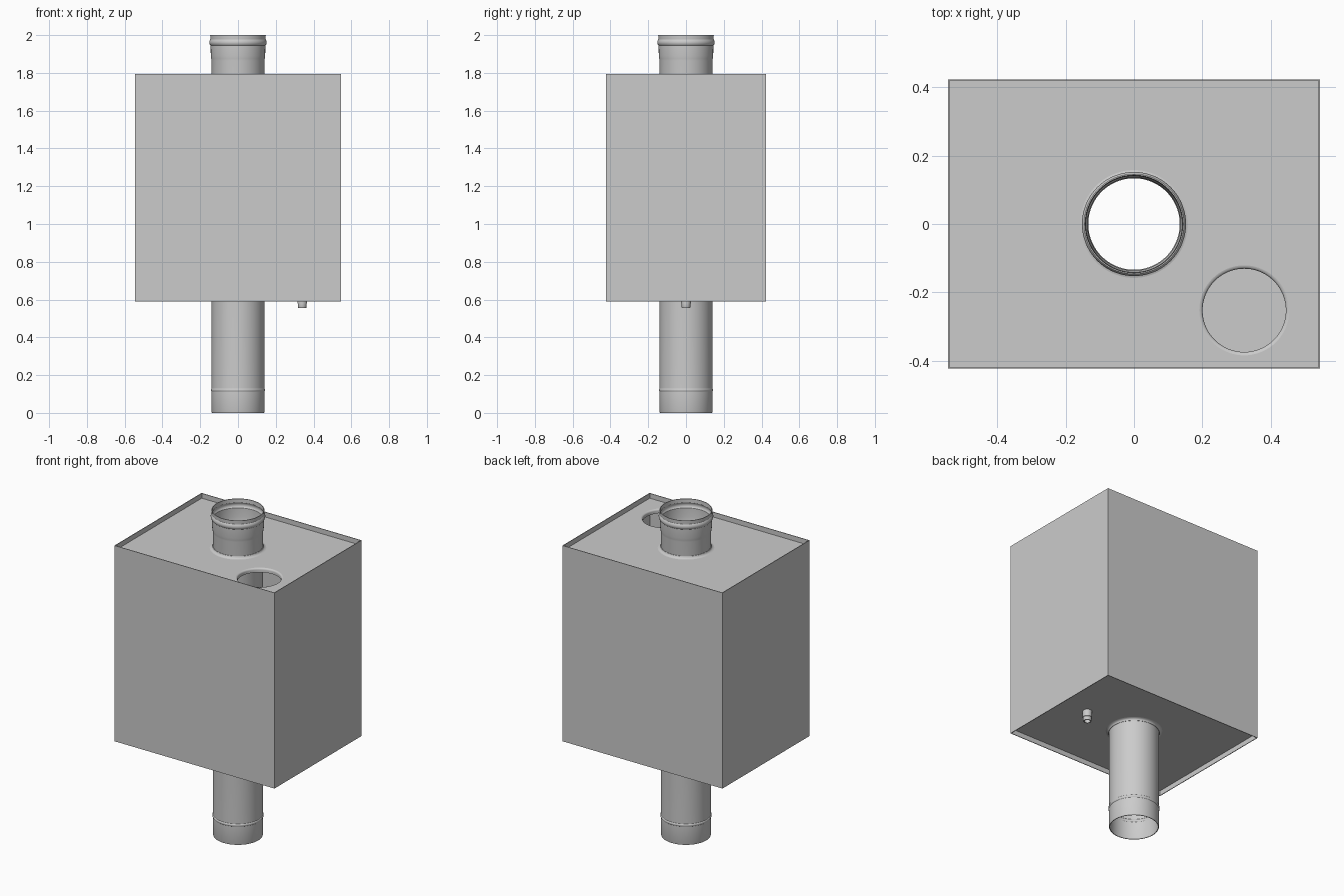
import bpy, bmesh, math

if "Cube" in bpy.data.objects:
    bpy.data.objects.remove(bpy.data.objects["Cube"])

HX, HY, Z0, Z1 = 0.545, 0.424, 0.59, 1.795
LIP, T = 0.03, 0.004


def add_object(name, bm, smooth=True):
    bmesh.ops.recalc_face_normals(bm, faces=bm.faces[:])
    me = bpy.data.meshes.new(name)
    bm.to_mesh(me)
    bm.free()
    ob = bpy.data.objects.new(name, me)
    bpy.context.collection.objects.link(ob)
    if smooth:
        bpy.ops.object.select_all(action='DESELECT')
        ob.select_set(True)
        bpy.context.view_layer.objects.active = ob
        bpy.ops.object.shade_smooth_by_angle(angle=math.radians(35))
    return ob


def lathe(name, profile, x=0, y=0, n=72, closed=True):
    """Revolve (radius, z) points round a vertical axis."""
    bm = bmesh.new()
    rings = [[bm.verts.new((x + r * math.cos(math.tau * i / n),
                            y + r * math.sin(math.tau * i / n), z))
              for i in range(n)] for r, z in profile]
    pairs = list(zip(rings, rings[1:]))
    if closed:
        pairs.append((rings[-1], rings[0]))
    for a, b in pairs:
        for i in range(n):
            j = (i + 1) % n
            bm.faces.new((a[i], a[j], b[j], b[i]))
    return add_object(name, bm)


def loop(bm, pts):
    vs = [bm.verts.new(p) for p in pts]
    return [bm.edges.new((vs[i - 1], vs[i])) for i in range(len(vs))]


def rect(hx, hy, z):
    return [(-hx, -hy, z), (hx, -hy, z), (hx, hy, z), (-hx, hy, z)]


def plate(name, z, holes):
    """Thin sheet with round holes (x, y, radius)."""
    bm = bmesh.new()
    edges = loop(bm, rect(HX - T, HY - T, z))
    for x, y, r in holes:
        edges += loop(bm, [(x + r * math.cos(math.tau * i / 72),
                            y + r * math.sin(math.tau * i / 72), z) for i in range(72)])
    bmesh.ops.triangle_fill(bm, edges=edges, use_beauty=True)
    ext = bmesh.ops.extrude_face_region(bm, geom=bm.faces[:])
    top = [v for v in ext['geom'] if isinstance(v, bmesh.types.BMVert)]
    bmesh.ops.translate(bm, verts=top, vec=(0, 0, T))
    return add_object(name, bm)


# four tank walls as a thin open sleeve
bm = bmesh.new()
rings = [[bm.verts.new(p) for p in rect(HX - d, HY - d, z)]
         for d, z in ((0, Z0), (0, Z1), (T, Z1), (T, Z0))]
for k in range(4):
    a, b = rings[k], rings[(k + 1) % 4]
    for i in range(4):
        j = (i + 1) % 4
        bm.faces.new((a[i], a[j], b[j], b[i]))
add_object("tank_walls", bm, smooth=False)

# recessed top and bottom sheets
FX, FY, FR = 0.323, -0.253, 0.122
ZT, ZB = Z1 - LIP, Z0 + LIP
plate("top_plate", ZT - T, [(0, 0, 0.139), (FX, FY, FR + 0.01)])
plate("bottom_plate", ZB, [(0, 0, 0.139), (0.34, 0, 0.02)])

# rolled edge turned down into the filling hole
lathe("hole_flange", [(FR + 0.01, ZT), (FR + 0.005, ZT - 0.001), (FR + 0.001, ZT - 0.005),
                      (FR, ZT - 0.01), (FR, ZT - 0.025), (FR + T, ZT - 0.025),
                      (FR + T, ZT - 0.01), (FR + 0.01, ZT - T)], FX, FY)

# flared collars where the flue passes through the sheets
for name, z, s in (("top_collar", ZT, 1), ("bottom_collar", ZB, -1)):
    lathe(name, [(0.158, z), (0.149, z + s * 0.002), (0.144, z + s * 0.007),
                 (0.142, z + s * 0.014), (0.139, z + s * 0.014), (0.139, z)])

# flue pipe: spigot, stop bead, straight run, socket with bead
outer = [(0.138, 0), (0.140, 0.006), (0.140, 0.113), (0.1425, 0.116), (0.1435, 0.121),
         (0.1425, 0.126), (0.140, 0.129), (0.140, 1.865), (0.1415, 1.875), (0.144, 1.89),
         (0.145, 1.945), (0.150, 1.951), (0.1525, 1.961), (0.150, 1.971),
         (0.146, 1.977), (0.147, 2.0)]
lathe("flue_pipe", outer + [(r - 0.004, z) for r, z in reversed(outer)])

# drain nipple under the tank
lathe("drain_nipple", [(0.022, 0.556), (0.0235, 0.559), (0.0235, 0.578), (0.026, 0.58),
                       (0.026, ZB), (0.017, ZB), (0.017, 0.556)], 0.34, 0, 32)
